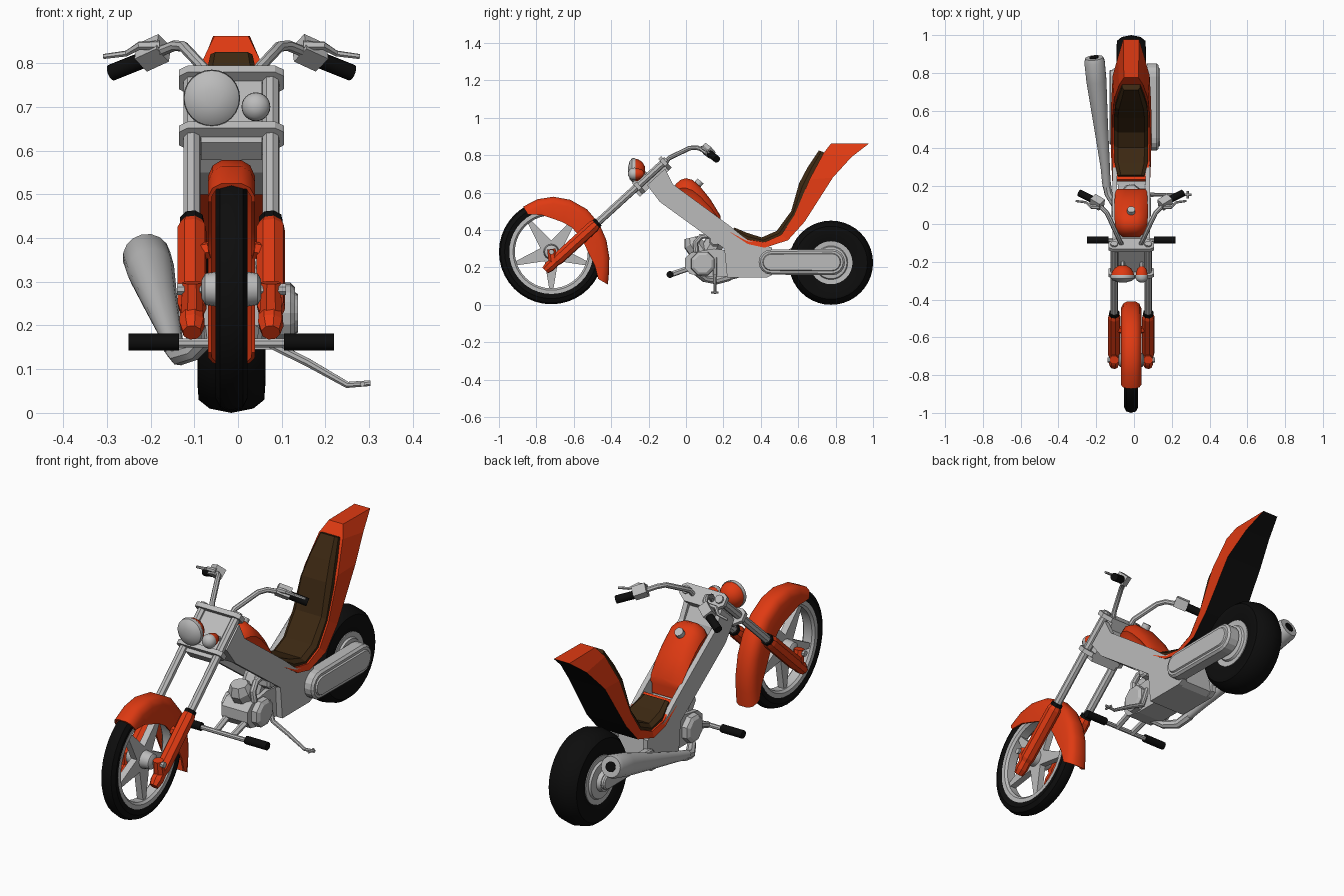
import bpy, bmesh, math
from mathutils import Vector as V

CX = -0.015  # bike centre line


def mat(name, c):
    m = bpy.data.materials.new(name)
    m.diffuse_color = (*c, 1)
    return m


ORANGE = mat("orange paint", (0.74, 0.042, 0.006))
GREY = mat("grey metal", (0.5, 0.5, 0.5))
BLACK = mat("black rubber", (0.004, 0.004, 0.004))
BROWN = mat("brown leather", (0.045, 0.021, 0.006))


def loft(name, rings, m, wrap=False, smooth=35):
    """Skin a list of equal closed rings; caps the ends unless wrapped."""
    bm = bmesh.new()
    vs = [[bm.verts.new(p) for p in r] for r in rings]
    n = len(rings[0])
    for i in range(len(rings) if wrap else len(rings) - 1):
        a, b = vs[i], vs[(i + 1) % len(rings)]
        for k in range(n):
            bm.faces.new((a[k], a[(k + 1) % n], b[(k + 1) % n], b[k]))
    if not wrap:
        bm.faces.new(vs[0])
        bm.faces.new(vs[-1])
    bmesh.ops.recalc_face_normals(bm, faces=bm.faces)
    me = bpy.data.meshes.new(name)
    bm.to_mesh(me)
    bm.free()
    me.materials.append(m)
    if smooth:
        me.shade_smooth()
        me.set_sharp_from_angle(angle=math.radians(smooth))
    ob = bpy.data.objects.new(name, me)
    bpy.context.collection.objects.link(ob)
    return ob


def tube(name, path, radii, m, n=8, smooth=35):
    pts = [V(p) for p in path]
    if not isinstance(radii, (list, tuple)):
        radii = [radii] * len(pts)
    rings, old, side = [], None, None
    for i, p in enumerate(pts):
        t = (pts[min(i + 1, len(pts) - 1)] - pts[max(i - 1, 0)]).normalized()
        side = t.orthogonal().normalized() if old is None else old.rotation_difference(t) @ side
        up, old = t.cross(side), t
        rings.append([p + radii[i] * (math.cos(a) * side + math.sin(a) * up)
                      for a in (2 * math.pi * (k + .5) / n for k in range(n))])
    return loft(name, rings, m, smooth=smooth)


def lathe(name, c, prof, m, n=32, axis='X', wrap=False):
    """Turn (radius, offset) points about an axis through c."""
    rings = []
    for r, o in prof:
        ring = []
        for k in range(n):
            a = 2 * math.pi * k / n
            u, w = r * math.cos(a), r * math.sin(a)
            ring.append(V(c) + V((o, u, w) if axis == 'X' else (u, o, w) if axis == 'Y' else (u, w, o)))
        rings.append(ring)
    return loft(name, rings, m, wrap)


def prism(name, poly, x0, x1, m):
    return loft(name, [[(x, y, z) for y, z in poly] for x in (x0, x1)], m, smooth=0)


# ---- front wheel
FW = (CX, -0.72, 0.283)
lathe("front_tyre", FW, [(.222, -.03), (.25, -.037), (.272, -.026), (.28, 0), (.272, .026), (.25, .037), (.222, .03)],
      BLACK, 40, wrap=True)
lathe("front_rim", FW, [(.195, -.022), (.205, -.032), (.225, -.032), (.225, .032), (.205, .032), (.195, .022)],
      GREY, 40, wrap=True)
lathe("front_hub", FW, [(.022, -.068), (.036, -.06), (.042, -.02), (.042, .02), (.036, .06), (.022, .068)], GREY, 16)
for i in range(5):
    a = math.radians(54 + 72 * i)
    poly = [(FW[1] + r * math.cos(a) - w * math.sin(a), FW[2] + r * math.sin(a) + w * math.cos(a))
            for r, w in ((.02, -.04), (.05, -.036), (.2, -.011), (.2, .011), (.05, .036), (.02, .04))]
    prism("front_spoke", poly, CX - .016, CX + .016, GREY)
tube("front_axle", [(CX - .125, *FW[1:]), (CX + .125, *FW[1:])], .014, GREY)

# ---- front fender: U section swept round the wheel
rings = []
for deg, ro, ri in ((122, .288, .235), (105, .294, .205), (88, .298, .178), (70, .299, .17), (50, .3, .17),
                    (30, .3, .172), (12, .304, .182), (-5, .314, .205), (-18, .328, .245), (-30, .352, .29)):
    a = math.radians(deg)
    sec = [(-.054, ri), (-.054, ro - .04), (-.043, ro - .015), (-.023, ro - .003), (.023, ro - .003),
           (.043, ro - .015), (.054, ro - .04), (.054, ri), (.046, ri), (.046, ro - .04), (.034, ro - .018),
           (-.034, ro - .018), (-.046, ro - .04), (-.046, ri)]
    rings.append([(CX + x, FW[1] + r * math.cos(a), FW[2] + r * math.sin(a)) for x, r in sec])
loft("front_fender", rings, ORANGE, smooth=45)


# ---- fork: t runs down the legs, d runs behind them
def F(t, d=0):
    return (-.11 - .739 * t + .674 * d, .77 - .674 * t - .739 * d)


for s in (-1, 1):
    x = CX + s * .09
    tube("fork_tube", [(x, *F(-.01)), (x, *F(.52))], .02, GREY)
    tube("fork_seal", [(x, *F(.485)), (x, *F(.51))], .028, BLACK)
    tube("fork_lower", [(x, *F(t)) for t in (.5, .52, .78, .8, .84, .87)], [.027, .034, .034, .028, .03, .022],
         ORANGE, 8, 0)
    tube("axle_lug", [(x, FW[1], FW[2] + .015), (x, *F(.81))], [.024, .028], ORANGE, 8, 0)
    tube("fender_mount", [(x, *F(.6)), (CX + s * .05, *F(.6, -.01))], .02, ORANGE, 6, 0)
for t in (0, .19):
    outline = [(-.12, -.02), (-.1, -.033), (.1, -.033), (.12, -.02), (.12, .02), (.08, .05), (-.08, .05), (-.12, .02)]
    loft("fork_clamp", [[(CX + x, *F(q, d)) for x, d in outline] for q in (t, t + .022)], GREY, smooth=0)
prism("headstock", [F(.02, -.005), F(.02, .05), F(.23, .05), F(.23, -.005)], CX - .07, CX + .07, GREY)

# ---- headlights
for x, z, r in ((CX - .045, .72, .065), (CX + .056, .70, .033)):
    y = -.285
    lathe("headlight_lens", (x, y, z), [(r * .3, -.024), (r * .75, -.016), (r * .97, -.004), (r, .01), (r * .97, .014)],
          GREY, 24, 'Y')
    lathe("headlight_shell", (x, y, z), [(r * .95, .012), (r * .88, .03), (r * .68, .05), (r * .3, .066 if r > .05 else .06)],
          ORANGE, 24, 'Y')
    tube("headlight_stem", [(x, y + .04, z), (x, *F(.12, .02))], .012, GREY)

# ---- handlebars, controls, grips
for s in (-1, 1):
    def P(x, y, z): return (CX + s * x, y, z)
    tube("handlebar", [P(.05, -.11, .755), P(.06, -.09, .785), P(.11, .02, .838), P(.13, .06, .84), P(.18, .11, .82)],
         .0125, GREY)
    tube("control_box", [P(.155, .1, .835), P(.205, .13, .812)], .034, GREY, 4, 0)
    tube("grip", [P(.195, .125, .81), P(.275, .165, .778)], .019, BLACK, 12)
    tube("lever", [P(.165, .09, .84), P(.21, .09, .84), P(.24, .115, .822), P(.293, .122, .815)], [.012, .01, .007, .006],
         GREY, 6, 0)

# ---- frame
side = [F(.03, .03), (-.07, .645), (.23, .425), (.33, .345), (.46, .305), (.46, .16), (.43, .145), (.22, .145),
        (.205, .3), (-.14, .55), F(.16, .03)]
for s in (-1, 1):
    prism("frame_side", side, CX + s * .076, CX + s * .1, GREY)
prism("frame_neck", [F(.05, .03), (-.08, .64), (-.05, .5), (-.14, .55), F(.16, .03)], CX - .08, CX + .08, GREY)
prism("gearbox", [(.21, .3), (.43, .29), (.45, .16), (.42, .145), (.22, .145)], CX - .08, CX + .08, GREY)

# ---- tank and cap
rings = []
for y, zt, hw in ((-.07, .6, .045), (-.055, .645, .065), (-.03, .668, .08), (0, .677, .09), (.035, .668, .093),
                  (.075, .633, .093), (.13, .565, .092), (.185, .475, .086)):
    zb = .5 - .6 * y
    d = zt - zb
    rings.append([(CX + hw * a, y, zb + d * b) for a, b in
                  ((-.8, 0), (-.8, .55), (-.95, .7), (-.75, .9), (-.35, 1), (.35, 1), (.75, .9), (.95, .7), (.8, .55), (.8, 0))])
loft("fuel_tank", rings, ORANGE, smooth=45)
tube("tank_cap", [(CX, .055, .635), (CX, .078, .662)], .021, GREY, 12)

# ---- seat shell with black underside, and leather cushion
shell = [(.235, .41, .225, .395, .1), (.33, .35, .33, .325, .105), (.42, .335, .42, .305, .107),
         (.51, .375, .545, .345, .107), (.58, .48, .635, .445, .106), (.66, .67, .785, .68, .098),
         (.735, .81, .885, .79, .07), (.775, .862, .978, .862, .042)]
seat = loft("seat_shell", [[(CX - w * .92, a, b), (CX + w * .92, a, b), (CX + w, c, d), (CX - w, c, d)]
                           for a, b, c, d, w in shell], ORANGE, smooth=0)
seat.data.materials.append(BLACK)
for p in seat.data.polygons:
    if p.normal.z < -.2 and abs(p.normal.x) < .5:
        p.material_index = 1
pad = [(.25, .4, .26, .413, .07), (.33, .345, .325, .385, .088), (.42, .33, .405, .36, .09), (.51, .37, .485, .395, .09),
       (.58, .475, .562, .5, .09), (.64, .62, .605, .65, .084), (.69, .725, .65, .735, .068), (.738, .815, .71, .825, .048)]
loft("seat_cushion", [[(CX - w, a, b), (CX - w, a * .5 + c * .5, b * .5 + d * .5), (CX - w * .78, c, d),
                       (CX + w * .78, c, d), (CX + w, a * .5 + c * .5, b * .5 + d * .5), (CX + w, a, b)]
                      for a, b, c, d, w in pad], BROWN, smooth=0)

# ---- rear wheel
RW = (CX, .775, .225)
lathe("rear_tyre", RW, [(.11, -.062), (.155, -.078), (.195, -.075), (.215, -.05), (.225, 0), (.215, .05), (.195, .075),
                        (.155, .078), (.11, .062)], BLACK, 40, wrap=True)
lathe("rear_rim", RW, [(.02, -.1), (.045, -.1), (.05, -.08), (.085, -.076), (.09, -.066), (.115, -.068), (.115, .068),
                       (.09, .066), (.085, .076), (.05, .08), (.045, .1), (.02, .1)], GREY, 32)


# ---- swing arm and drive cover
def pill(r):
    out = []
    for cy, a0 in ((.78, -90), (.455, 90)):
        k = 1 if cy > .5 else .95
        out += [(cy + k * r * math.cos(math.radians(a0 + 22.5 * i)), .228 + k * r * math.sin(math.radians(a0 + 22.5 * i)))
                for i in range(9)]
    return out


loft("drive_cover", [[(CX + x, y, z) for y, z in pill(r)] for x, r in
                     ((.085, .07), (.135, .07), (.145, .06), (.145, .048), (.152, .044))], GREY, smooth=0)
loft("left_swing_arm", [[(CX - x, y, z) for y, z in pill(r)] for x, r in ((.085, .036), (.11, .036), (.116, .03))],
     GREY, smooth=0)

# ---- engine
prism("crankcase", [(-.005, .2), (.02, .165), (.1, .15), (.23, .15), (.23, .29), (.15, .3), (.03, .28), (-.005, .25)],
      CX - .07, CX + .07, GREY)
for s in (-1, 1):
    tube("engine_cover", [(CX + s * .06, .09, .22), (CX + s * .095, .09, .22), (CX + s * .105, .09, .22)],
         [.07, .066, .05], GREY, 8, 0)
for y, z in ((.03, .36), (.17, .38)):
    tube("cylinder", [(CX, .1, .24), (CX, y * .9 + .01, z - .03), (CX, y, z)], [.055, .055, .04], GREY, 8, 0)
tube("air_cleaner", [(CX + .03, .155, .345), (CX + .085, .155, .345), (CX + .095, .155, .345)], [.035, .035, .025], GREY, 8, 0)
tube("intake_pipe", [(CX + .05, .13, .37), (CX + .055, .08, .365), (CX + .06, .05, .33), (CX + .065, .055, .28)], .015, GREY)

# ---- foot pegs and their bracket
for s in (-1, 1):
    tube("foot_peg", [(CX + s * .12, -.085, .162), (CX + s * .235, -.085, .162)], .019, BLACK, 12)
    tube("peg_arm", [(CX + s * .045, -.085, .16), (CX + s * .05, .03, .2)], .015, GREY, 6, 0)
tube("peg_bar", [(CX - .125, -.085, .16), (CX + .125, -.085, .16)], .011, GREY)

# ---- kickstand
tube("kickstand", [(.05, .155, .25), (.08, .155, .155), (.16, .155, .115), (.25, .155, .064), (.303, .155, .068)],
     [.013, .012, .01, .008, .007], GREY)
tube("kickstand_foot", [(.285, .135, .066), (.285, .175, .066)], .006, GREY, 6, 0)

# ---- exhaust with flared, hollow muffler
tube("exhaust_pipe", [(-.06, .05, .18), (-.1, .1, .14), (-.135, .16, .13), (-.148, .23, .15)], [.02, .02, .022, .024], GREY)
tube("muffler", [(-.145, .2, .145), (-.152, .3, .175), (-.178, .55, .255), (-.199, .76, .325), (-.209, .86, .357),
                 (-.211, .88, .363)], [.022, .025, .04, .054, .055, .048], GREY, 16)
tube("muffler_outlet", [(-.21, .87, .36), (-.2125, .884, .365)], .024, BLACK, 12)
